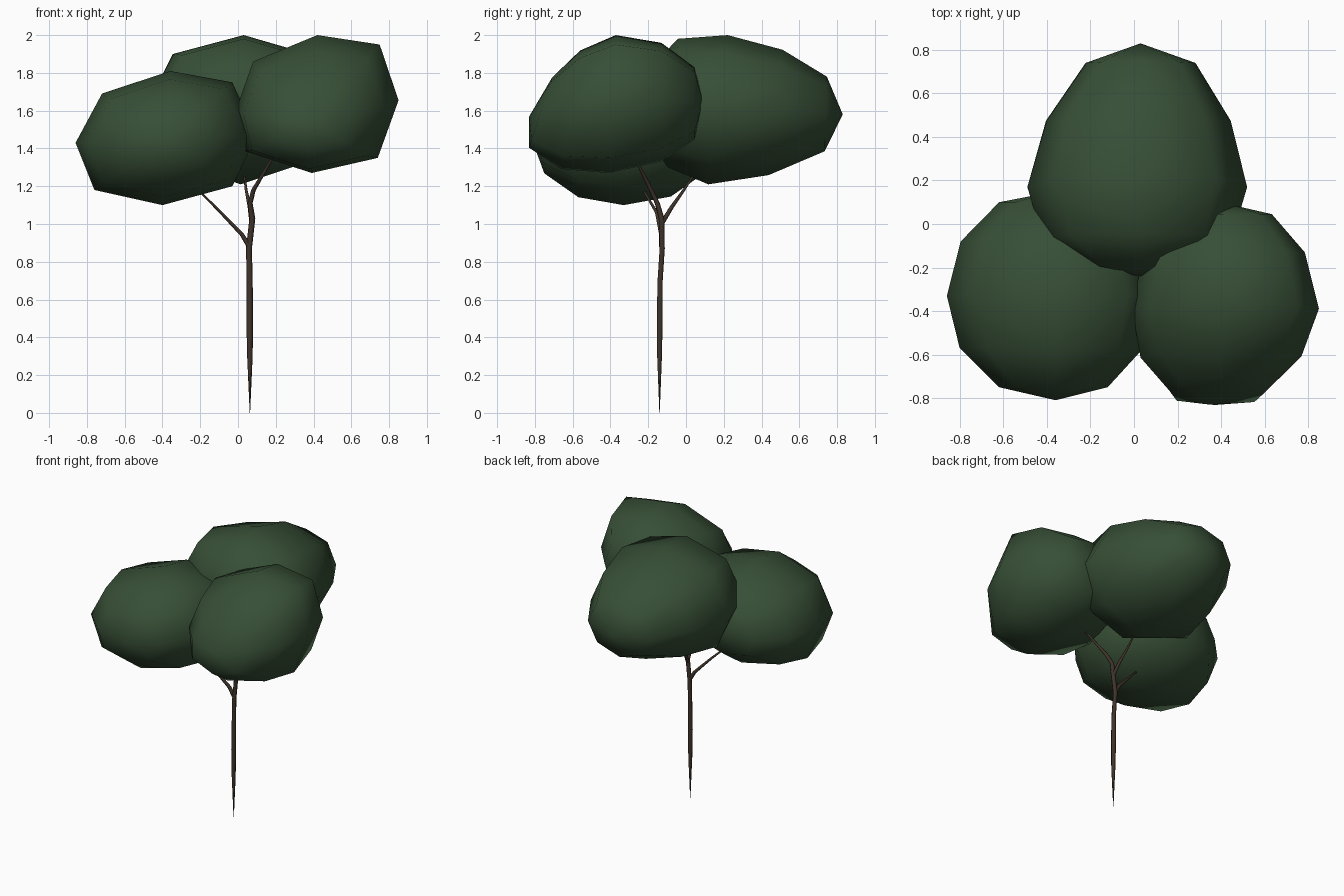
import bpy, bmesh

if "Cube" in bpy.data.objects:
    bpy.data.objects.remove(bpy.data.objects["Cube"])


def material(name, rgb):
    m = bpy.data.materials.new(name)
    m.diffuse_color = (*rgb, 1)
    m.use_nodes = True
    m.node_tree.nodes["Principled BSDF"].inputs["Base Color"].default_value = m.diffuse_color
    return m


LEAF = material("leaf_green", (0.038, 0.078, 0.037))
BARK = material("bark_brown", (0.05, 0.034, 0.024))


def foliage(name, section, front, rings, back):
    """Eight-sided clump lofted along y.
    section: x, z offsets of the widest ring; front/back: tip points;
    rings: (centre x, y, z, scale, lean of y over z)."""
    bm = bmesh.new()
    loops = [[bm.verts.new((cx + s * dx, cy + lean * s * dz, cz + s * dz))
              for dx, dz in section] for cx, cy, cz, s, lean in rings]
    tips = bm.verts.new(front), bm.verts.new(back)
    n = len(section)
    for i in range(n):
        j = (i + 1) % n
        for a, b in zip(loops, loops[1:]):
            bm.faces.new((a[i], a[j], b[j], b[i]))
        bm.faces.new((tips[0], loops[0][j], loops[0][i]))
        bm.faces.new((tips[1], loops[-1][i], loops[-1][j]))
    bmesh.ops.recalc_face_normals(bm, faces=bm.faces)
    for f in bm.faces:
        f.smooth = True
    me = bpy.data.meshes.new(name)
    bm.to_mesh(me)
    bm.free()
    me.materials.append(LEAF)
    bpy.context.collection.objects.link(bpy.data.objects.new(name, me))


def limb(name, pts):
    """Six-sided tapered tube through (x, y, z, radius) points."""
    cu = bpy.data.curves.new(name, 'CURVE')
    cu.dimensions = '3D'
    cu.bevel_depth = 1.12
    cu.bevel_resolution = 1
    cu.use_fill_caps = True
    sp = cu.splines.new('POLY')
    sp.points.add(len(pts) - 1)
    for p, (x, y, z, r) in zip(sp.points, pts):
        p.co = (x, y, z, 1)
        p.radius = r
    sp.use_smooth = True
    cu.materials.append(BARK)
    bpy.context.collection.objects.link(bpy.data.objects.new(name, cu))


# Crown: three overlapping clumps
foliage("left_foliage",
        [(.47, .02), (.34, .30), (.01, .36), (-.35, .24),
         (-.49, -.02), (-.39, -.27), (-.03, -.35), (.34, -.25)],
        (-.36, -.81, 1.43),
        [(-.365, -.75, 1.45, .52, 0), (-.37, -.57, 1.45, .88, 0), (-.37, -.33, 1.45, 1, 0),
         (-.37, -.08, 1.45, .87, 0), (-.37, .10, 1.45, .51, 0)],
        (-.36, .15, 1.46))
foliage("right_foliage",
        [(.43, .02), (.33, .315), (0, .365), (-.34, .225),
         (-.43, -.03), (-.38, -.25), (-.03, -.365), (.32, -.285)],
        (.35, -.83, 1.57),
        [(.39, -.77, 1.59, .51, .33), (.40, -.61, 1.605, .86, .16), (.42, -.39, 1.635, 1, .05),
         (.415, -.13, 1.645, .86, 0), (.41, .045, 1.64, .52, 0)],
        (.44, .09, 1.65))
foliage("back_foliage",
        [(.505, 0), (.36, .29), (.015, .39), (-.36, .29),
         (-.505, 0), (-.36, -.28), (0, -.40), (.36, -.28)],
        (.03, -.24, 1.65),
        [(.02, -.2, 1.65, .45, .05), (.015, -.07, 1.645, .86, .08), (.015, .17, 1.61, 1, .13),
         (.02, .475, 1.595, .84, .11), (.03, .74, 1.585, .5, .03)],
        (.03, .83, 1.58))

# Trunk tapering to a point at the ground, forking near the top
limb("trunk", [(.063, -.14, 0, .001), (.063, -.14, .3, .013),
               (.062, -.139, .5, .016), (.062, -.137, .7, .014),
               (.058, -.126, .87, .014), (.075, -.129, 1.02, .014)])
limb("right_branch", [(.07, -.128, .98, .013), (.076, -.13, 1.03, .014),
                      (.064, -.152, 1.11, .012), (.082, -.185, 1.18, .011),
                      (.16, -.25, 1.31, .007), (.2, -.285, 1.38, .004)])
limb("back_branch", [(.074, -.13, 1.0, .012), (.062, -.075, 1.09, .01),
                     (.044, -.015, 1.175, .007), (.034, .035, 1.25, .005)])
limb("left_branch", [(.06, -.128, .88, .013), (.02, -.13, .945, .011),
                     (-.09, -.155, 1.06, .008), (-.2, -.22, 1.17, .005)])
